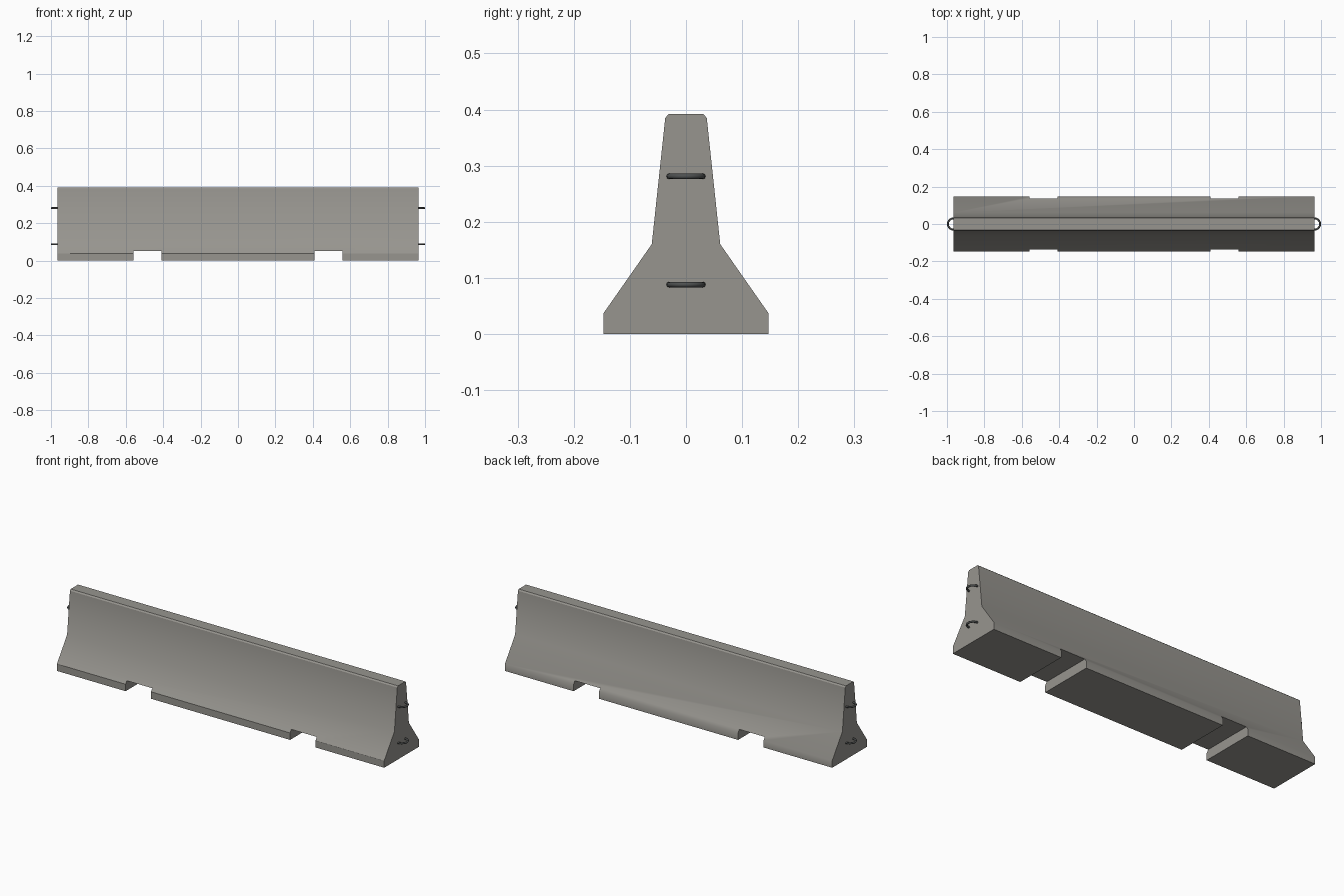
import bpy
import bmesh
import math

if "Cube" in bpy.data.objects:
    bpy.data.objects.remove(bpy.data.objects["Cube"], do_unlink=True)


def make_material(name, colour):
    mat = bpy.data.materials.new(name)
    mat.use_nodes = True
    mat.diffuse_color = (*colour, 1)
    mat.node_tree.nodes["Principled BSDF"].inputs["Base Color"].default_value = (*colour, 1)
    return mat


concrete = make_material("concrete grey", (0.31, 0.30, 0.275))
steel = make_material("dark steel", (0.075, 0.08, 0.08))


def add_object(name, bm, mat):
    mesh = bpy.data.meshes.new(name)
    bmesh.ops.recalc_face_normals(bm, faces=bm.faces)
    bm.to_mesh(mesh)
    bm.free()
    mesh.materials.append(mat)
    obj = bpy.data.objects.new(name, mesh)
    bpy.context.collection.objects.link(obj)
    return obj


def activate(obj):
    bpy.ops.object.select_all(action="DESELECT")
    obj.select_set(True)
    bpy.context.view_layer.objects.active = obj


# Barrier body: mirrored half profile extruded along x
HALF_LENGTH = 0.965
half = [(0.147, 0), (0.147, 0.037), (0.061, 0.16), (0.037, 0.385), (0.031, 0.392)]
profile = half + [(-y, z) for y, z in reversed(half)]
bm = bmesh.new()
end = bm.faces.new([bm.verts.new((-HALF_LENGTH, y, z)) for y, z in profile])
extruded = bmesh.ops.extrude_face_region(bm, geom=[end], use_keep_orig=True)
moved = [g for g in extruded["geom"] if isinstance(g, bmesh.types.BMVert)]
bmesh.ops.translate(bm, verts=moved, vec=(2 * HALF_LENGTH, 0, 0))
body = add_object("barrier_body", bm, concrete)

# Two lifting slots cut through the foot
bm = bmesh.new()
for x in (-0.485, 0.485):
    cube = bmesh.ops.create_cube(bm, size=1)["verts"]
    bmesh.ops.scale(bm, verts=cube, vec=(0.15, 0.5, 0.104))
    bmesh.ops.translate(bm, verts=cube, vec=(x, 0, 0))
cutter = add_object("slot_cutter", bm, concrete)
cutter.hide_render = True
activate(body)
slots = body.modifiers.new("slots", "BOOLEAN")
slots.operation = "DIFFERENCE"
slots.solver = "EXACT"
slots.object = cutter
bpy.ops.object.modifier_apply(modifier=slots.name)
bpy.data.objects.remove(cutter, do_unlink=True)
bpy.ops.object.shade_smooth_by_angle(angle=math.radians(30))

# The rear foot edge is softly shaded
for edge in body.data.edges:
    ends = [body.data.vertices[i].co for i in edge.vertices]
    if all(v.y > 0.14 and abs(v.z - 0.037) < 0.002 for v in ends):
        edge.use_edge_sharp = False


# Steel connecting loops, two on each end
def add_loop(name, side, height, radius=0.03):
    arc = [math.pi * (i / 12 - 0.5) for i in range(13)]
    path = [(HALF_LENGTH - 0.03, -radius)]
    path += [(HALF_LENGTH + radius * math.cos(a), radius * math.sin(a)) for a in arc]
    path += [(HALF_LENGTH - 0.03, radius)]
    curve = bpy.data.curves.new(name, "CURVE")
    curve.dimensions = "3D"
    curve.bevel_depth = 0.005
    curve.bevel_resolution = 2
    curve.use_fill_caps = True
    spline = curve.splines.new("POLY")
    spline.points.add(len(path) - 1)
    for point, (x, y) in zip(spline.points, path):
        point.co = (side * x, y, height, 1)
    curve.materials.append(steel)
    obj = bpy.data.objects.new(name, curve)
    bpy.context.collection.objects.link(obj)
    activate(obj)
    bpy.ops.object.convert(target="MESH")
    bpy.ops.object.shade_smooth_by_angle(angle=math.radians(50))


for side, side_name in ((1, "left"), (-1, "right")):
    for height, level in ((0.088, "lower"), (0.281, "upper")):
        add_loop(f"{side_name}_{level}_loop", side, height)
